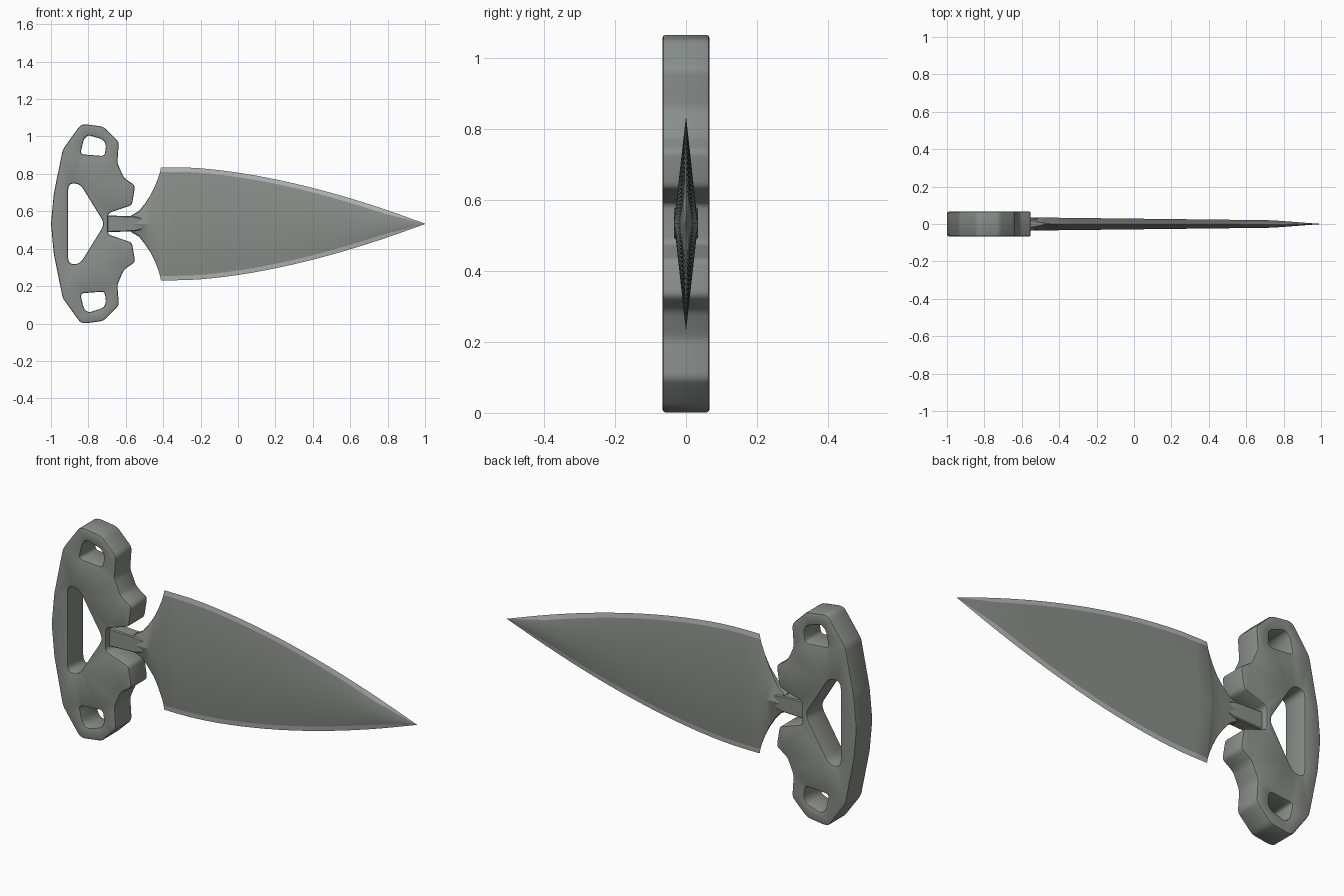
import bpy, bmesh, math
from mathutils import Vector

if "Cube" in bpy.data.objects:
    bpy.data.objects.remove(bpy.data.objects["Cube"])

ZC = 0.533  # mirror height


def material(name, rgb):
    m = bpy.data.materials.new(name)
    m.diffuse_color = (*rgb, 1)
    m.use_nodes = True
    m.node_tree.nodes["Principled BSDF"].inputs["Base Color"].default_value = m.diffuse_color
    return m


STEEL = material("grey steel", (0.25, 0.275, 0.255))
EDGE = material("ground edge", (0.46, 0.47, 0.47))


def finish(bm, name, mats, angle=30):
    bmesh.ops.recalc_face_normals(bm, faces=bm.faces)
    me = bpy.data.meshes.new(name)
    bm.to_mesh(me)
    bm.free()
    ob = bpy.data.objects.new(name, me)
    bpy.context.collection.objects.link(ob)
    for m in mats:
        me.materials.append(m)
    bpy.ops.object.select_all(action='DESELECT')
    ob.select_set(True)
    bpy.context.view_layer.objects.active = ob
    bpy.ops.object.shade_smooth_by_angle(angle=math.radians(angle))
    return ob


def rounded(pts, r, n=4):
    """Replace each corner by a small curve."""
    out = []
    for i, p in enumerate(pts):
        p = Vector(p)
        a, b = Vector(pts[i - 1]) - p, Vector(pts[(i + 1) % len(pts)]) - p
        s = p + a.normalized() * min(r, a.length * 0.4)
        e = p + b.normalized() * min(r, b.length * 0.4)
        for k in range(n + 1):
            t = k / n
            out.append(s * (1 - t) ** 2 + p * 2 * t * (1 - t) + e * t * t)
    return out


def offset(pts, d):
    """Shift a loop sideways (towards its left) by d."""
    out = []
    for i, p in enumerate(pts):
        u = (p - pts[i - 1]).normalized()
        v = (pts[(i + 1) % len(pts)] - p).normalized()
        n = Vector((-u.y - v.y, u.x + v.x)).normalized()
        out.append(p + n * d / max(0.5, n.dot(Vector((-u.y, u.x)))))
    return out


def ccw(pts, want=True):
    area = sum(pts[i - 1].x * p.y - p.x * pts[i - 1].y for i, p in enumerate(pts))
    return pts if (area > 0) == want else pts[::-1]


def flip(pts):
    return [(x, -z) for x, z in reversed(pts)]


# Handle: mirrored outline with three openings, softened rims
half = [(-1.0, 0.0), (-0.985, 0.16), (-0.937, 0.397), (-0.845, 0.525), (-0.82, 0.533),
        (-0.72, 0.519), (-0.637, 0.437), (-0.645, 0.325), (-0.61, 0.245),
        (-0.55, 0.205), (-0.567, 0.10), (-0.695, 0.057)]
slot = [(-0.80, 0.475), (-0.72, 0.45), (-0.705, 0.42), (-0.713, 0.362),
        (-0.843, 0.372), (-0.825, 0.453)]
grip = [(-0.908, 0.215), (-0.845, 0.215), (-0.712, 0.0), (-0.845, -0.215), (-0.908, -0.215)]
loops = [ccw(rounded(half + flip(half[1:]), 0.018)),
         ccw(rounded(slot, 0.02), False),
         ccw(rounded(flip(slot), 0.02), False),
         ccw(rounded(grip, 0.035), False)]
T, B = 0.066, 0.008
bm = bmesh.new()
caps = [[], []]
for loop in loops:
    inner = offset(loop, B)
    mid = offset(loop, B * 0.3)
    rings = [[bm.verts.new((p.x, y, p.y + ZC)) for p in pts] for pts, y in
             ((inner, -T), (mid, -T + B * 0.3), (loop, -T + B),
              (loop, T - B), (mid, T - B * 0.3), (inner, T))]
    n = len(loop)
    for a, b in zip(rings, rings[1:]):
        for i in range(n):
            bm.faces.new((a[i - 1], a[i], b[i], b[i - 1]))
    for cap, ring in zip(caps, (rings[0], rings[-1])):
        cap += [bm.edges.get((ring[i - 1], ring[i])) for i in range(n)]
for cap in caps:
    bmesh.ops.triangle_fill(bm, edges=cap, use_beauty=True, use_dissolve=False)
finish(bm, "handle", [STEEL], 35)

# Blade: diamond sections (x, half height, edge band width, ridge half thickness)
stations = [(-0.57, 0.045, 0.004, 0.034), (-0.53, 0.068, 0.004, 0.034),
            (-0.50, 0.105, 0.004, 0.034), (-0.47, 0.150, 0.004, 0.034),
            (-0.445, 0.20, 0.004, 0.034), (-0.425, 0.25, 0.004, 0.034),
            (-0.417, 0.277, 0.004, 0.034)]
N = 20
for i in range(N + 1):
    t = i / N
    x = -0.412 + 1.412 * t
    h = 0.302 * (1 - max(0, t - 0.07) ** 1.65 / 0.93 ** 1.65)
    stations.append((x, max(h, 0.001), min(0.024, h * 0.3) if h > 0.01 else 0.0003,
                     0.033 * (1 - 0.5 * t) * min(1, h / 0.09) + 0.0005))
bm = bmesh.new()
rings = []
for x, h, w, t in stations:
    e = t * w / h * 1.1 + max(0, -0.45 - x) * 0.15
    prof = [(0, h), (e, h - w), (t, 0), (e, w - h), (0, -h), (-e, w - h), (-t, 0), (-e, h - w)]
    rings.append([bm.verts.new((x, y, z + ZC)) for y, z in prof])
for j, (a, b) in enumerate(zip(rings, rings[1:])):
    for i in range(8):
        f = bm.faces.new((a[i], a[(i + 1) % 8], b[(i + 1) % 8], b[i]))
        f.material_index = int(i in (0, 3, 4, 7) and j >= 6)
bm.faces.new(rings[0])
bm.faces.new(rings[-1])
finish(bm, "blade", [STEEL, EDGE], 25)

# Tang: short bar joining the handle, tapering into the blade
bm = bmesh.new()
rings = []
for x, hy, hz in ((-0.70, 0.034, 0.045), (-0.56, 0.034, 0.04), (-0.53, 0.031, 0.034), (-0.47, 0.02, 0.012)):
    rings.append([bm.verts.new((x, y * hy, z * hz + ZC)) for y, z in
                  ((-1, -0.9), (-0.85, -1), (0.85, -1), (1, -0.9), (1, 0.9), (0.85, 1), (-0.85, 1), (-1, 0.9))])
for a, b in zip(rings, rings[1:]):
    for i in range(8):
        bm.faces.new((a[i - 1], a[i], b[i], b[i - 1]))
bm.faces.new(rings[0])
bm.faces.new(rings[-1])
finish(bm, "tang", [STEEL])
